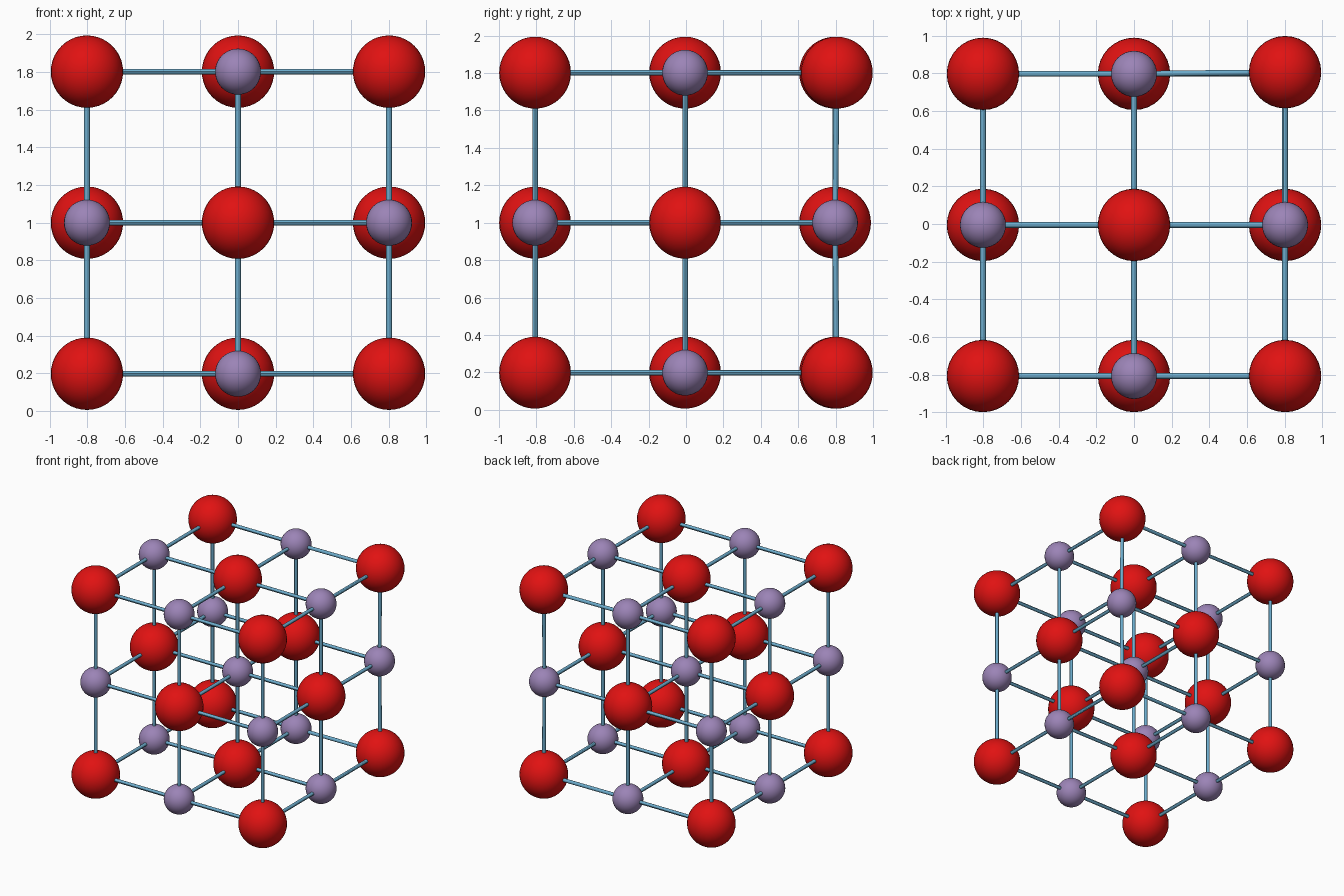
import bpy
from itertools import product
from mathutils import Vector

if "Cube" in bpy.data.objects:
    bpy.data.objects.remove(bpy.data.objects["Cube"])

PITCH, CENTRE = 0.802, Vector((0, -0.005, 1.0))
BIG_R, SMALL_R, ROD_R = 0.192, 0.122, 0.015


def material(name, rgb):
    m = bpy.data.materials.new(name)
    m.diffuse_color = (*rgb, 1)
    m.use_nodes = True
    m.node_tree.nodes["Principled BSDF"].inputs["Base Color"].default_value = m.diffuse_color
    return m


RED = material("red", (0.75, 0.006, 0.006))
PURPLE = material("purple", (0.33, 0.23, 0.47))
BLUE = material("rod blue", (0.15, 0.41, 0.60))


def finish(name, mat):
    ob = bpy.context.object
    ob.name = name
    ob.data.materials.append(mat)
    bpy.ops.object.shade_smooth_by_angle()


def place(cell):
    p = CENTRE + PITCH * Vector(cell)
    # one vertical edge sits slightly proud
    if cell[0] == 1 and cell[1] == 1 and cell[2] != 0:
        p.y += 0.009
    return p


def ball(cell):
    big = sum(cell) % 2 == 1
    bpy.ops.mesh.primitive_uv_sphere_add(
        segments=32, ring_count=20, radius=BIG_R if big else SMALL_R, location=place(cell))
    finish("large_ball" if big else "small_ball", RED if big else PURPLE)


def rod(a, b):
    d = b - a
    bpy.ops.mesh.primitive_cylinder_add(
        vertices=12, radius=ROD_R, depth=d.length, location=(a + b) / 2,
        rotation=d.to_track_quat('Z', 'Y').to_euler())
    finish("connecting_rod", BLUE)


# Alternating balls on a 3 x 3 x 3 grid, rods between nearest neighbours
for cell in product((-1, 0, 1), repeat=3):
    ball(cell)
    for axis in range(3):
        if cell[axis] < 1:
            nxt = list(cell)
            nxt[axis] += 1
            rod(place(cell), place(nxt))
